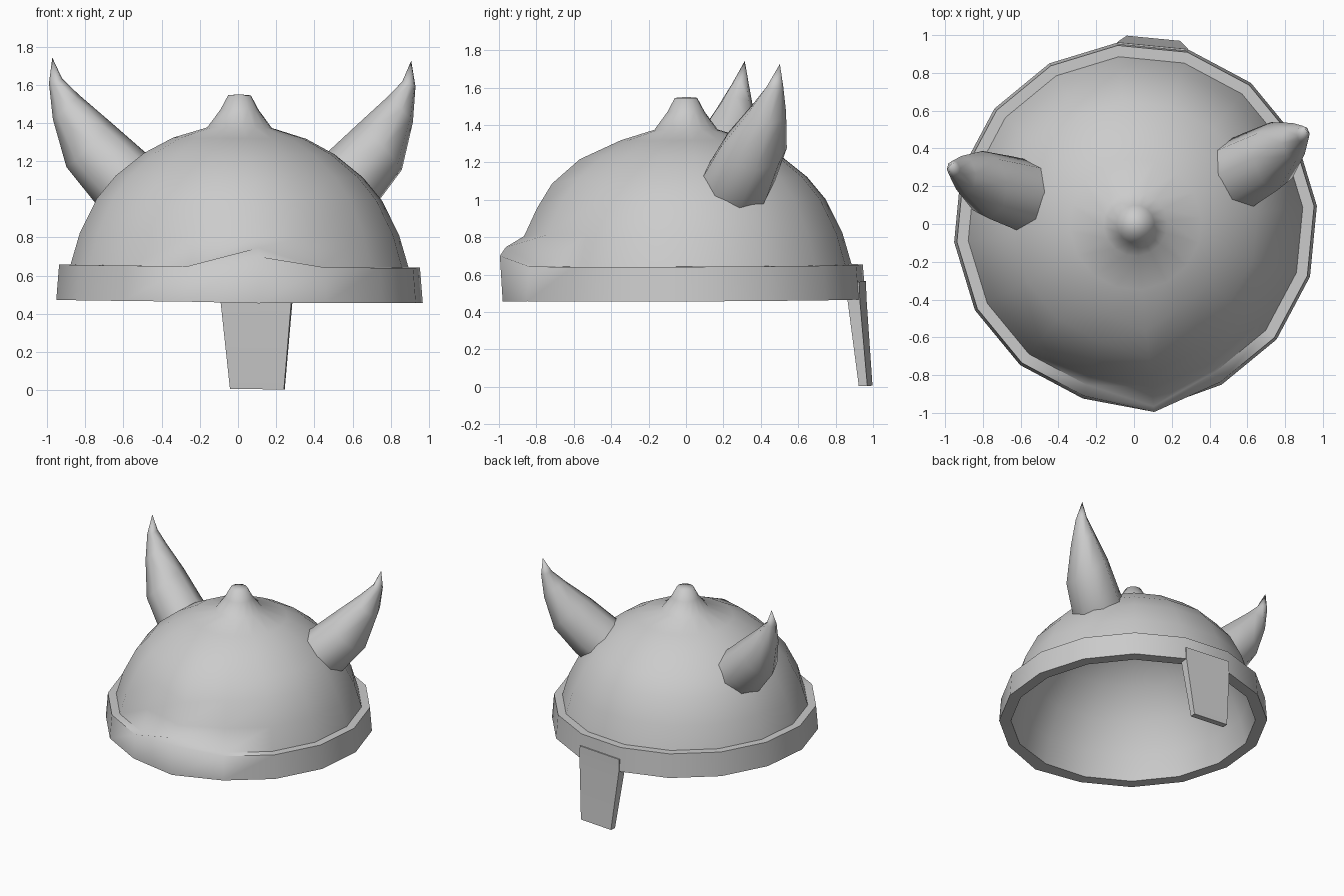
import bpy, bmesh, math
from mathutils import Vector, Matrix

if "Cube" in bpy.data.objects:
    bpy.data.objects.remove(bpy.data.objects["Cube"])

SIDES = 16
# whole helmet is turned and tipped slightly off axis
POSE = (Matrix.Translation((0.008, 0, 0))
        @ Matrix(((1, 0, 0, 0), (0, 1, 0, 0), (-0.009, 0.004, 1, 0), (0, 0, 0, 1)))
        @ Matrix.Rotation(math.radians(5.7), 4, 'Z'))


def finish(bm, name, angle):
    bmesh.ops.recalc_face_normals(bm, faces=bm.faces)
    bm.transform(POSE)
    mesh = bpy.data.meshes.new(name)
    bm.to_mesh(mesh)
    bm.free()
    ob = bpy.data.objects.new(name, mesh)
    bpy.context.collection.objects.link(ob)
    bpy.ops.object.select_all(action='DESELECT')
    ob.select_set(True)
    bpy.context.view_layer.objects.active = ob
    bpy.ops.object.shade_smooth_by_angle(angle=math.radians(angle))
    return ob


def loft(bm, rings, start=None, end=None):
    """Skin rings of points, closing each end to a point or a flat cap."""
    vs = [[bm.verts.new(p) for p in r] for r in rings]
    n = len(vs[0])
    for a, b in zip(vs, vs[1:]):
        for i in range(n):
            j = (i + 1) % n
            bm.faces.new((a[i], a[j], b[j], b[i]))
    for ring, tip in ((vs[0], start), (vs[-1], end)):
        if tip is None:
            bm.faces.new(ring)
        else:
            t = bm.verts.new(tip)
            for i in range(n):
                bm.faces.new((ring[i], ring[(i + 1) % n], t))


# shell: lining, rim, dome and knob as one turned profile
profile = [(.35, 1.27), (.60, 1.09), (.75, .88), (.84, .65), (.88, .465),
           (.965, .465), (.95, .65), (.89, .65), (.84, .82), (.75, 1.0),
           (.65, 1.12), (.50, 1.24), (.35, 1.32), (.17, 1.375),
           (.10, 1.47), (.06, 1.545)]
# the front meridian is pulled out into a small beak
beak = {5: (.985, .46), 6: (1.0, .705), 7: (.97, .75), 8: (.87, .81),
        9: (.80, .96), 10: (.72, 1.09), 11: (.57, 1.22)}
rings = []
for k, rz in enumerate(profile):
    ring = []
    for i in range(SIDES):
        r, z = beak.get(k, rz) if i == SIDES * 3 // 4 else rz
        a = math.tau * i / SIDES
        ring.append((r * math.cos(a), r * math.sin(a), z))
    rings.append(ring)
bm = bmesh.new()
loft(bm, rings, (0, 0, 1.32), (0, 0, 1.55))
finish(bm, "helmet_shell", 70)

# horns: centre, half axis across the horn in xz, half width in y
sections = [((.55, .20, 1.06), (.125, -.14), .20),
            ((.61, .22, 1.11), (.125, -.14), .20),
            ((.768, .285, 1.28), (.115, -.12), .18),
            ((.88, .35, 1.475), (.068, -.065), .10),
            ((.93, .385, 1.61), (.035, -.012), .045)]
for name, s in (("right_horn", 1), ("left_horn", -1)):
    rings = []
    for (cx, cy, cz), (ux, uz), w in sections:
        ring = []
        for i in range(8):
            a = math.tau * i / 8
            c, d = math.cos(a), math.sin(a)
            ring.append((s * (cx + ux * c), cy + w * d, cz + uz * c))
        rings.append(ring)
    bm = bmesh.new()
    loft(bm, rings, end=(s * .945, .41, 1.732))
    finish(bm, name, 70)

# tapered plate hanging from one side of the rim
a = math.tau * 3.5 / SIDES
out = Vector((math.cos(a), math.sin(a), 0))
side = Vector((-out.y, out.x, 0))
rings = []
for z, w, inner, outer in ((.56, .187, .88, .948), (.46, .186, .886, .952),
                           (.002, .142, .942, .988)):
    rings.append([out * d + side * w * t + Vector((0, 0, z))
                  for d, t in ((inner, -1), (outer, -1), (outer, 1), (inner, 1))])
bm = bmesh.new()
loft(bm, rings)
finish(bm, "guard_plate", 40)
